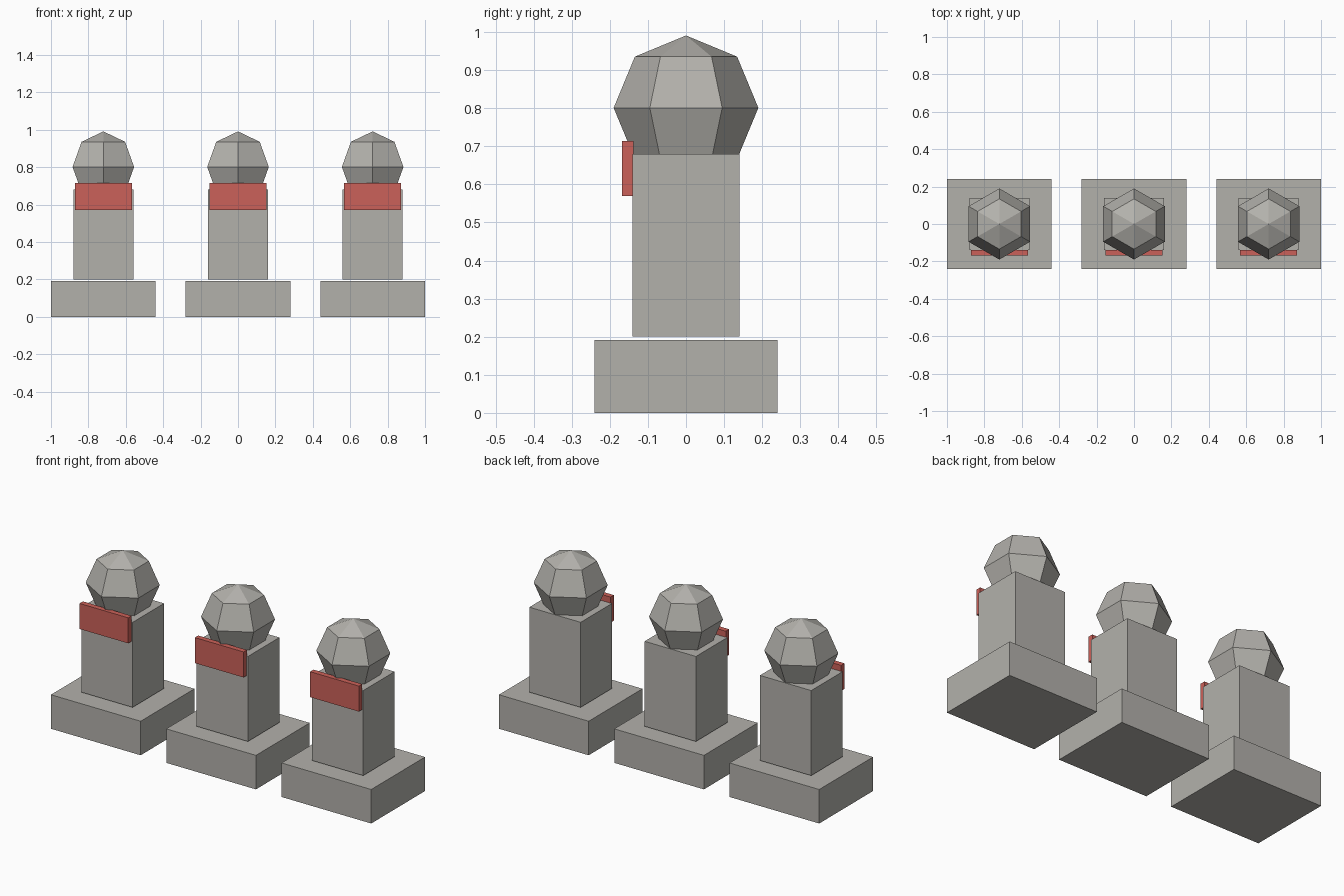
import bpy
import bmesh
from mathutils import Matrix

cube = bpy.data.objects.get("Cube")
if cube:
    bpy.data.objects.remove(cube, do_unlink=True)


def material(name, rgb):
    mat = bpy.data.materials.new(name)
    mat.use_nodes = True
    color = (*rgb, 1.0)
    mat.diffuse_color = color
    mat.node_tree.nodes["Principled BSDF"].inputs["Base Color"].default_value = color
    return mat


stone = material("grey stone", (0.45, 0.44, 0.41))
cloth = material("red cloth", (0.60, 0.12, 0.10))


def finish(name, bm, mat):
    mesh = bpy.data.meshes.new(name)
    bm.to_mesh(mesh)
    bm.free()
    mesh.materials.append(mat)
    obj = bpy.data.objects.new(name, mesh)
    bpy.context.collection.objects.link(obj)
    return obj


def box(name, low, high, mat):
    size = [b - a for a, b in zip(low, high)]
    centre = [(a + b) / 2 for a, b in zip(low, high)]
    bm = bmesh.new()
    bmesh.ops.create_cube(bm, size=1, matrix=Matrix.Translation(centre) @ Matrix.Diagonal((*size, 1)))
    return finish(name, bm, mat)


def ball(name, centre, radius, mat):
    bm = bmesh.new()
    bmesh.ops.create_uvsphere(bm, u_segments=6, v_segments=4, radius=radius,
                              matrix=Matrix.Translation(centre))
    return finish(name, bm, mat)


# Three identical statues in a row
for side, x in (("right", -0.72), ("middle", 0.0), ("left", 0.72)):
    # Plinth and body, with a thin gap between them
    box(f"{side}_plinth", (x - 0.28, -0.24, 0.0), (x + 0.28, 0.24, 0.192), stone)
    box(f"{side}_body", (x - 0.16, -0.14, 0.20), (x + 0.16, 0.14, 0.68), stone)
    # Faceted head sunk into the body
    ball(f"{side}_head", (x, 0, 0.801), 0.19, stone)
    # Bib across the chest
    box(f"{side}_bib", (x - 0.152, -0.168, 0.57), (x + 0.152, -0.138, 0.714), cloth)
